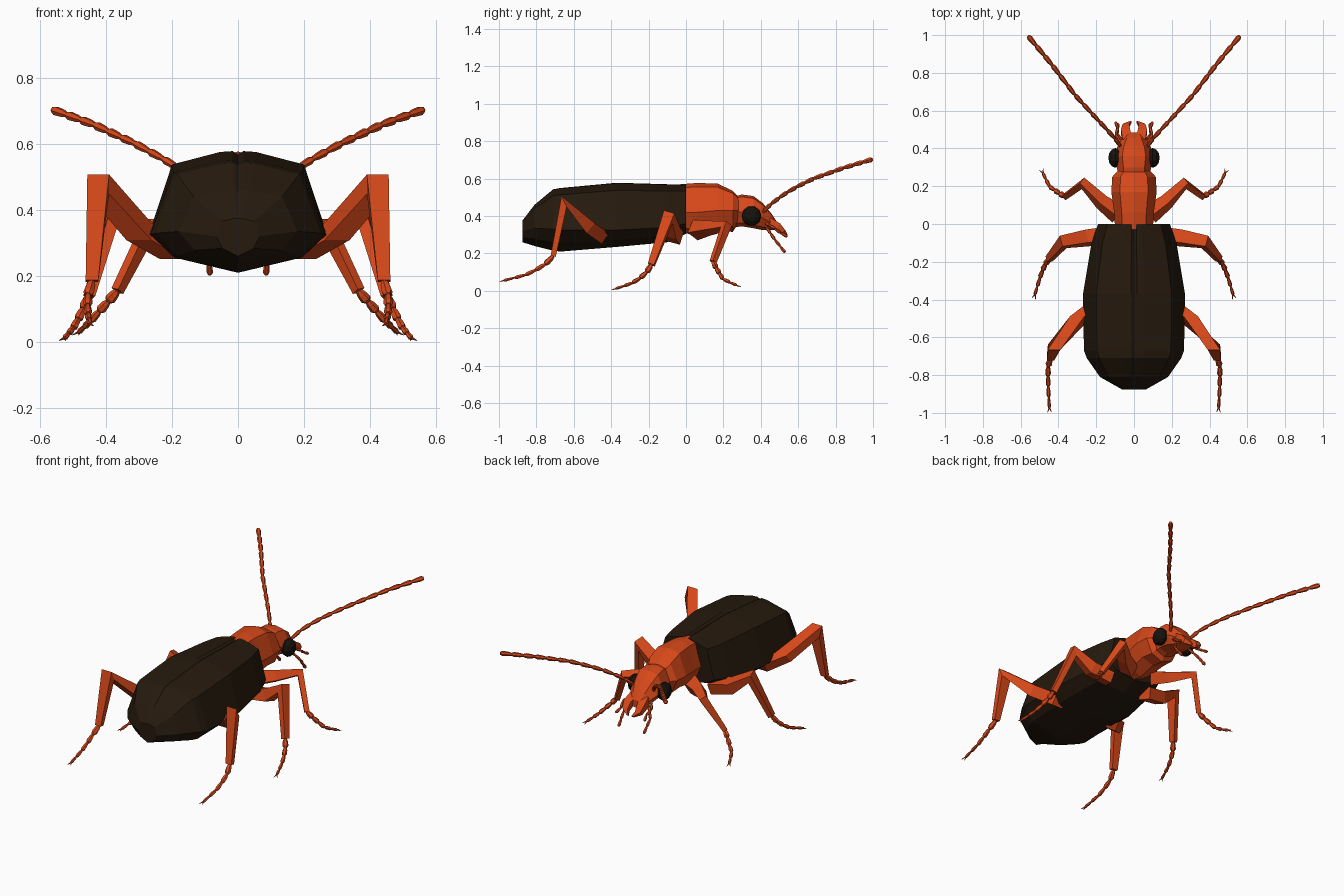
import bpy, bmesh, math
from mathutils import Vector

if "Cube" in bpy.data.objects:
    bpy.data.objects.remove(bpy.data.objects["Cube"])


def material(name, rgb):
    m = bpy.data.materials.new(name)
    m.diffuse_color = (*rgb, 1)
    m.use_nodes = True
    m.node_tree.nodes["Principled BSDF"].inputs["Base Color"].default_value = m.diffuse_color
    return m


ORANGE = material("orange_shell", (0.68, 0.065, 0.01))
BROWN = material("dark_brown_shell", (0.019, 0.010, 0.004))
BLACK = material("eye_black", (0.008, 0.006, 0.004))


def finish(bm, name, mat):
    bmesh.ops.recalc_face_normals(bm, faces=bm.faces)
    me = bpy.data.meshes.new(name)
    bm.to_mesh(me)
    bm.free()
    me.materials.append(mat)
    ob = bpy.data.objects.new(name, me)
    bpy.context.collection.objects.link(ob)
    return ob


def skin(bm, rings):
    """Bridge a list of point rings and cap both ends."""
    vs = [[bm.verts.new(p) for p in r] for r in rings]
    n = len(vs[0])
    for a, b in zip(vs, vs[1:]):
        for i in range(n):
            j = (i + 1) % n
            bm.faces.new((a[i], a[j], b[j], b[i]))
    bm.faces.new(vs[0])
    bm.faces.new(vs[-1])


def body(name, half, sections, mat):
    """Loft along y. half = unit half outline, section = y, width, top, mid, bottom."""
    outline = half + [(-x, z) for x, z in half[-2:0:-1]]
    rings = [[(x * w, y, mid + z * ((top - mid) if z > 0 else (mid - bot)))
              for x, z in outline] for y, w, top, mid, bot in sections]
    bm = bmesh.new()
    skin(bm, rings)
    return finish(bm, name, mat)


def strip(name, pts, sizes, side, mat):
    """Bent four-sided limb with mitred joints; sizes = (half width, half depth)."""
    bm = bmesh.new()
    rings = []
    for i, p in enumerate(pts):
        a = (p - pts[i - 1]).normalized() if i else (pts[1] - p).normalized()
        b = (pts[i + 1] - p).normalized() if i < len(pts) - 1 else a
        t = (a + b).normalized()
        up = t.cross(side).normalized() * sizes[i][1] * min(1.8, 1 / max(t.dot(a), 0.1))
        s = side * sizes[i][0]
        rings.append([p + s + up, p - s + up, p - s - up, p + s - up])
    skin(bm, rings)
    return finish(bm, name, mat)


def along(path, n):
    """n + 1 evenly spaced points on a polyline."""
    lens = [(b - a).length for a, b in zip(path, path[1:])]
    out = []
    for k in range(n + 1):
        d, i = sum(lens) * k / n, 0
        while i < len(lens) - 1 and d > lens[i]:
            d -= lens[i]
            i += 1
        out.append(path[i].lerp(path[i + 1], min(1, d / lens[i])))
    return out


def beads(name, path, n, r0, r1, mat, claw=False):
    """Chain of small flared six-sided segments."""
    bm = bmesh.new()
    pts = along(path, n)

    def ring(c, d, r):
        s = d.cross(Vector((0, 0, 1))).normalized()
        u = s.cross(d)
        return [c + (s * math.cos(k * math.pi / 3) + u * math.sin(k * math.pi / 3)) * r
                for k in range(6)]
    for i, (a, b) in enumerate(zip(pts, pts[1:])):
        d = (b - a).normalized()
        r = r0 + (r1 - r0) * i / max(1, n - 1)
        skin(bm, [ring(a.lerp(b, f), d, r * k)
                  for f, k in ((0, 0.55), (0.3, 0.85), (0.8, 1), (1, 0.65))])
    if claw:
        s = d.cross(Vector((0, 0, 1))).normalized()
        for k in (-1, 1):
            skin(bm, [ring(b - d * 0.005, d, r1 * 0.5),
                      ring(b + d * 0.022 + s * k * 0.010, d, 0.0015)])
    return finish(bm, name, mat)


# Abdomen with wing cases, including the shallow centre seam
body("wing_cases_and_abdomen",
     [(0, 0.96), (0.06, 1), (0.2, 0.99), (0.74, 0.84), (1, 0), (0.73, -0.6), (0, -1)],
     [(0.0, 0.19, 0.568, 0.36, 0.305), (-0.10, 0.225, 0.57, 0.34, 0.26),
      (-0.37, 0.27, 0.578, 0.325, 0.235), (-0.67, 0.265, 0.55, 0.325, 0.21),
      (-0.71, 0.25, 0.543, 0.33, 0.215), (-0.81, 0.18, 0.46, 0.335, 0.24),
      (-0.875, 0.065, 0.375, 0.32, 0.26)], BROWN)

# Thorax and head
SHELL = [(0, 1), (0.62, 0.87), (1, 0), (0.65, -0.75), (0, -1)]
body("thorax", SHELL,
     [(-0.03, 0.10, 0.57, 0.42, 0.31), (0.06, 0.105, 0.577, 0.42, 0.30),
      (0.17, 0.12, 0.573, 0.43, 0.325), (0.25, 0.115, 0.535, 0.43, 0.315),
      (0.28, 0.088, 0.505, 0.43, 0.36)], ORANGE)
body("head", SHELL,
     [(0.255, 0.085, 0.505, 0.43, 0.34), (0.30, 0.09, 0.515, 0.42, 0.345),
      (0.36, 0.10, 0.507, 0.41, 0.335), (0.41, 0.088, 0.47, 0.39, 0.325),
      (0.455, 0.062, 0.415, 0.365, 0.325), (0.485, 0.042, 0.37, 0.345, 0.325)], ORANGE)

# Leg data: base, mid femur, knee, tibia end; then foot path
LEGS = {
    "front": ([(0.08, 0.05, 0.325), (0.17, 0.115, 0.335), (0.27, 0.215, 0.345), (0.365, 0.145, 0.155)],
              [(0.04, 0.04), (0.03, 0.03), (0.022, 0.016), (0.014, 0.014)],
              [(0.40, 0.165, 0.115), (0.45, 0.20, 0.06), (0.482, 0.27, 0.03)], None),
    "middle": ([(0.13, -0.06, 0.29), (0.26, -0.075, 0.315), (0.375, -0.095, 0.395), (0.45, -0.185, 0.14)],
               [(0.04, 0.035), (0.036, 0.034), (0.03, 0.018), (0.017, 0.015)],
               [(0.475, -0.22, 0.085), (0.50, -0.29, 0.04), (0.525, -0.375, 0.012)], None),
    "hind": ([(0.20, -0.43, 0.28), (0.30, -0.51, 0.335), (0.423, -0.652, 0.478), (0.442, -0.71, 0.185)],
             [(0.036, 0.035), (0.038, 0.034), (0.033, 0.018), (0.019, 0.014)],
             [(0.455, -0.755, 0.14), (0.455, -0.84, 0.09), (0.448, -0.975, 0.055)], Vector((1, 0, 0))),
}

for sx, side_name in ((1, "right"), (-1, "left")):
    def P(*pts):
        return [Vector((sx * x, y, z)) for x, y, z in pts]

    # Legs and jointed feet
    for key, (pts, sizes, foot, side) in LEGS.items():
        p = P(*pts)
        s = side or (p[2] - p[0]).cross(p[3] - p[2]).normalized()
        strip(f"{key}_leg_{side_name}", p, sizes, s, ORANGE)
        beads(f"{key}_foot_{side_name}", [p[3]] + P(*foot), 5, 0.017, 0.009, ORANGE, claw=True)

    # Antennae
    beads(f"antenna_{side_name}",
          P((0.07, 0.41, 0.42), (0.11, 0.465, 0.475), (0.20, 0.56, 0.54), (0.31, 0.68, 0.60),
            (0.44, 0.85, 0.66), (0.56, 0.995, 0.703)), 12, 0.012, 0.0145, ORANGE)

    # Mouth feelers
    beads(f"lower_palp_{side_name}",
          P((0.045, 0.43, 0.34), (0.09, 0.47, 0.28), (0.085, 0.53, 0.205)), 4, 0.009, 0.010, ORANGE)
    beads(f"upper_palp_{side_name}",
          P((0.05, 0.42, 0.365), (0.10, 0.465, 0.34), (0.085, 0.505, 0.31), (0.098, 0.54, 0.29)),
          4, 0.009, 0.009, ORANGE)

    # Mandible
    strip(f"mandible_{side_name}",
          P((0.035, 0.44, 0.37), (0.045, 0.49, 0.345), (0.043, 0.52, 0.315), (0.018, 0.54, 0.295)),
          [(0.026, 0.024), (0.024, 0.02), (0.017, 0.014), (0.006, 0.006)],
          Vector((1, 0, 0)), ORANGE)

    # Eye
    bm = bmesh.new()
    bmesh.ops.create_uvsphere(bm, u_segments=10, v_segments=6, radius=1)
    for v in bm.verts:
        x, y, z = v.co
        v.co = (sx * 0.098 + z * 0.038, 0.35 + y * 0.052, 0.40 + x * 0.054)
    finish(bm, f"eye_{side_name}", BLACK)
